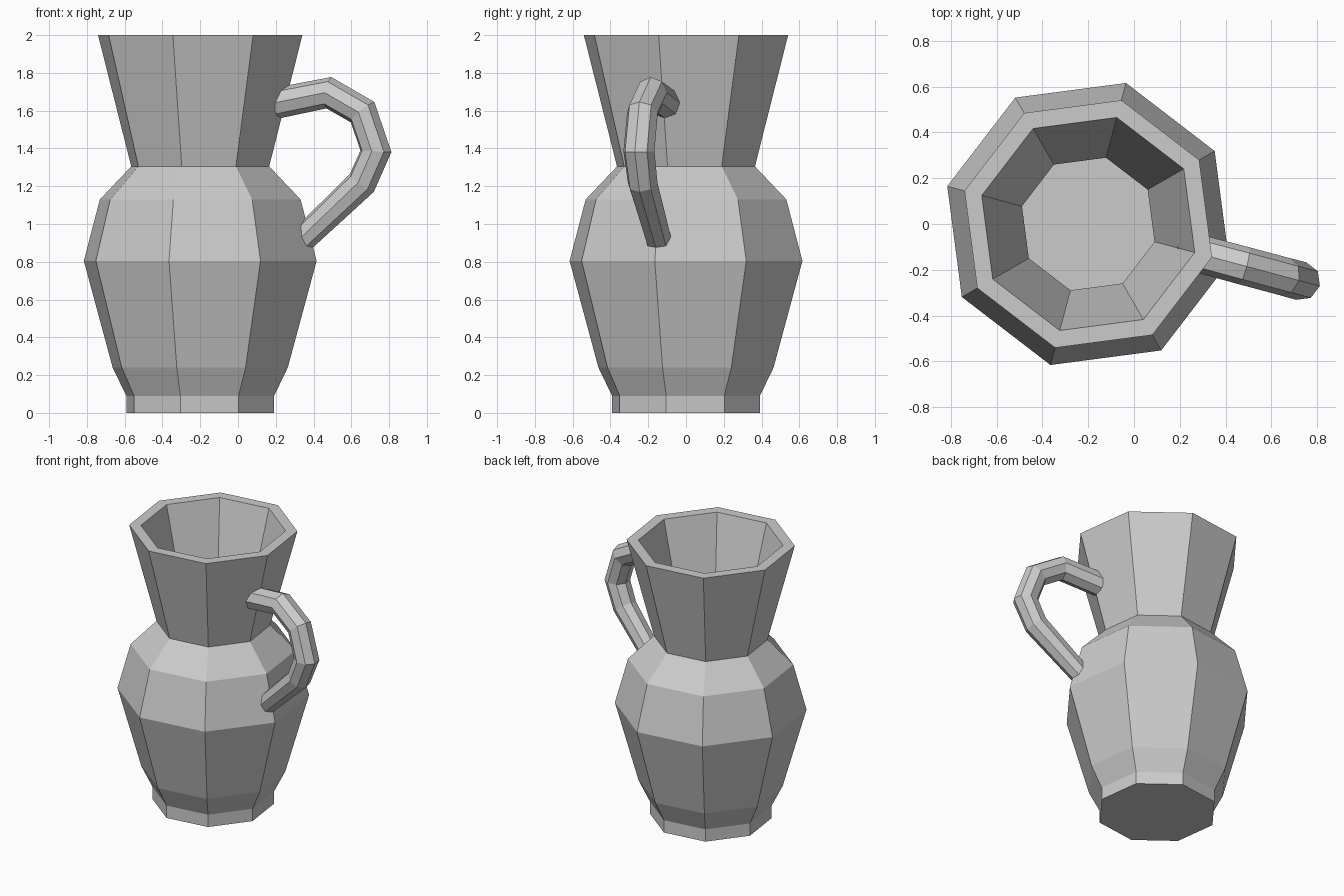
import bpy
import bmesh
from math import sin, cos, pi, radians
from mathutils import Vector

cube = bpy.data.objects.get("Cube")
if cube:
    bpy.data.objects.remove(cube)

SIDES = 8
TURN = radians(-15)              # the handle sits on this corner of the octagon
AXIS = Vector((-0.2, 0, 0))      # centre line of the body
OUT = Vector((cos(TURN), sin(TURN), 0))
SIDE = Vector((-sin(TURN), cos(TURN), 0))
UP = Vector((0, 0, 1))

clay = bpy.data.materials.new("grey clay")
clay.use_nodes = True
clay.diffuse_color = (0.6, 0.6, 0.6, 1)
clay.node_tree.nodes["Principled BSDF"].inputs["Base Color"].default_value = clay.diffuse_color


def ring(centre, u, v, radius):
    """Octagon of points around a centre, in the plane of u and v."""
    angles = [2 * pi * i / SIDES for i in range(SIDES)]
    return [centre + radius * (cos(a) * u + sin(a) * v) for a in angles]


def loft(name, rings):
    """Join successive rings with flat quads and cap both ends."""
    bm = bmesh.new()
    loops = [[bm.verts.new(p) for p in r] for r in rings]
    for a, b in zip(loops, loops[1:]):
        for i in range(SIDES):
            j = (i + 1) % SIDES
            bm.faces.new((a[i], a[j], b[j], b[i]))
    bm.faces.new(loops[0])
    bm.faces.new(loops[-1])
    bmesh.ops.recalc_face_normals(bm, faces=bm.faces)
    mesh = bpy.data.meshes.new(name)
    bm.to_mesh(mesh)
    bm.free()
    mesh.materials.append(clay)
    obj = bpy.data.objects.new(name, mesh)
    bpy.context.collection.objects.link(obj)
    return obj


# Hollow body: outer wall up to the rim, then the inner wall down to the floor
WALL = 0.078
outer = [(0.405, 0), (0.405, 0.09), (0.48, 0.24), (0.638, 0.805),
         (0.55, 1.13), (0.378, 1.305), (0.56, 2)]
inner = [(r - WALL, max(z, WALL)) for r, z in reversed(outer)]
loft("jug_body", [ring(AXIS + z * UP, OUT, SIDE, r) for r, z in outer + inner])

# Handle: octagonal tube along a bent path (distance from axis, height, radius)
path = [(0.42, 1.64, 0.082), (0.705, 1.695, 0.084), (0.89, 1.592, 0.084),
        (0.963, 1.385, 0.085), (0.886, 1.218, 0.081), (0.54, 0.9, 0.07)]
points = [AXIS + d * OUT + z * UP for d, z, r in path]
rings = []
for i, p in enumerate(points):
    before = points[max(i - 1, 0)]
    after = points[min(i + 1, len(points) - 1)]
    into = (p - before).normalized() + (after - p).normalized()
    normal = SIDE.cross(into.normalized())
    rings.append(ring(p, normal, SIDE, path[i][2]))
loft("handle", rings)
